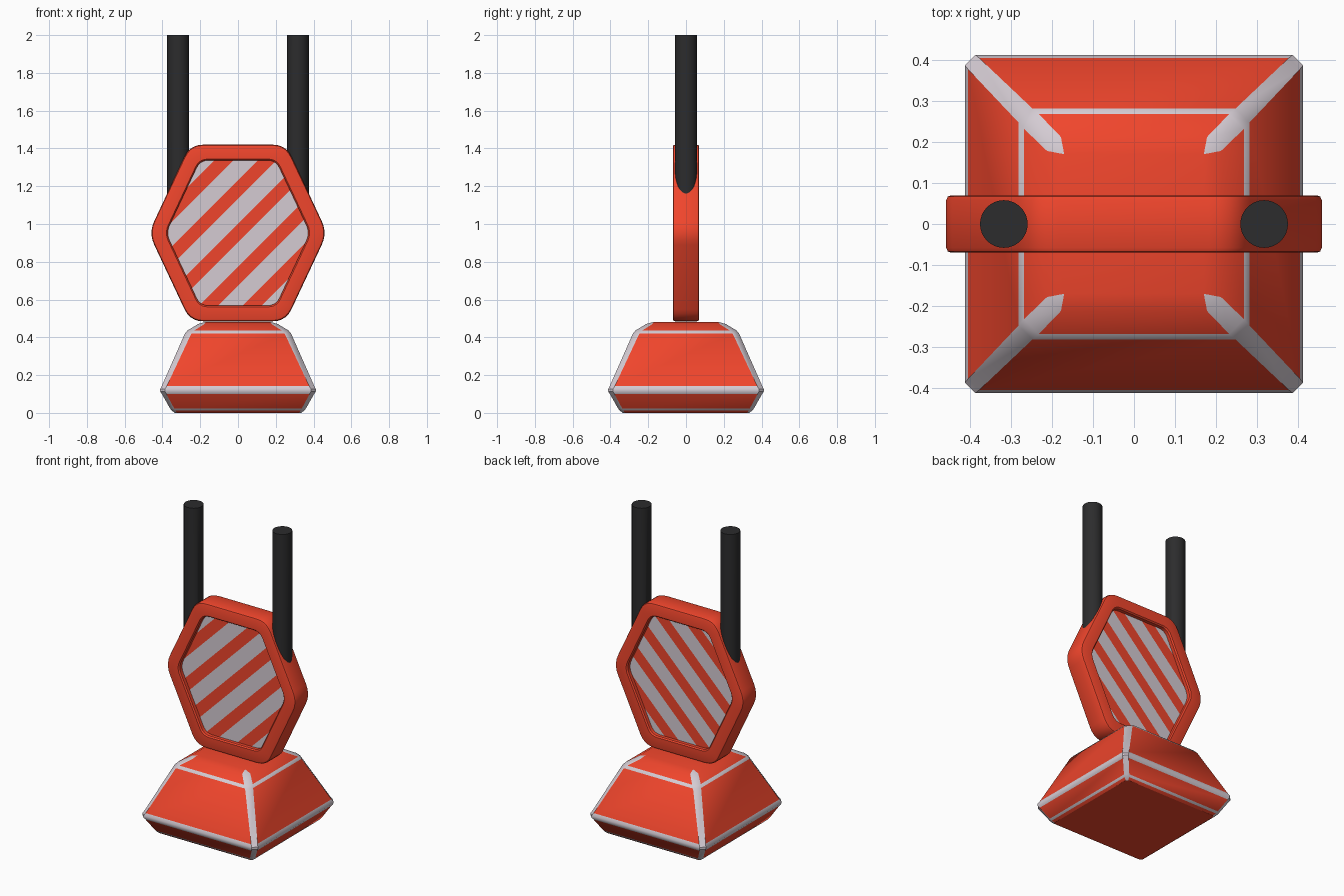
import bpy, bmesh, math
from mathutils import Vector

if "Cube" in bpy.data.objects:
    bpy.data.objects.remove(bpy.data.objects["Cube"])


def material(name, rgb):
    m = bpy.data.materials.new(name)
    m.diffuse_color = (*rgb, 1)
    m.use_nodes = True
    m.node_tree.nodes["Principled BSDF"].inputs["Base Color"].default_value = m.diffuse_color
    return m


RED = material("red", (0.87, 0.06, 0.025))
WHITE = material("white", (0.66, 0.60, 0.65))
BLACK = material("black", (0.025, 0.025, 0.026))


def finish(bm, name, mats, angle=35):
    bmesh.ops.remove_doubles(bm, verts=bm.verts, dist=0.0005)
    bmesh.ops.recalc_face_normals(bm, faces=bm.faces)
    mesh = bpy.data.meshes.new(name)
    bm.to_mesh(mesh)
    bm.free()
    for m in mats:
        mesh.materials.append(m)
    ob = bpy.data.objects.new(name, mesh)
    bpy.context.collection.objects.link(ob)
    bpy.ops.object.select_all(action='DESELECT')
    ob.select_set(True)
    bpy.context.view_layer.objects.active = ob
    bpy.ops.object.shade_smooth_by_angle(angle=math.radians(angle))
    return ob


def loft(bm, rings, closed=False, pick=lambda band, side: 0):
    """Skin a list of equal-length rings; pick gives the material slot."""
    loops = [[bm.verts.new(p) for p in r] for r in rings]
    n = len(loops[0])
    for b in range(len(loops) if closed else len(loops) - 1):
        lo, hi = loops[b], loops[(b + 1) % len(loops)]
        for i in range(n):
            j = (i + 1) % n
            f = bm.faces.new((lo[i], lo[j], hi[j], hi[i]))
            f.material_index = pick(b, i)
    return loops


# Base: chamfered square rings, white on corner chamfers and on the bands
def square_ring(z, w, c):
    a = w - c
    return [(a, -w, z), (w, -a, z), (w, a, z), (a, w, z),
            (-a, w, z), (-w, a, z), (-w, -a, z), (-a, -w, z)]


profile = [(0.0, 0.335, 0.012), (0.012, 0.35, 0.018), (0.024, 0.36, 0.022),
           (0.10, 0.403, 0.024), (0.113, 0.412, 0.026), (0.127, 0.412, 0.026),
           (0.142, 0.404, 0.027), (0.42, 0.281, 0.034), (0.436, 0.268, 0.036),
           (0.47, 0.212, 0.034), (0.482, 0.17, 0.0)]
white_bands = {1, 3, 4, 5, 7}
bm = bmesh.new()
ends = loft(bm, [square_ring(*p) for p in profile],
            pick=lambda b, i: int(i % 2 == 0 or b in white_bands))
bm.faces.new(ends[0])
bm.faces.new(ends[-1])
finish(bm, "base", [RED, WHITE])

# Sign outline: hexagon with rounded corners, shrunk inwards by offset
SLOPE, WIDE, MID = 0.47, 0.473, 0.9525


def hexagon(offset, y, trim):
    h = 0.4675 - offset
    w = WIDE - offset / 0.905
    t = w - h * SLOPE
    corners = [Vector(p) for p in ((w, 0), (t, h), (-t, h), (-w, 0), (-t, -h), (t, -h))]
    ring = []
    for k, c in enumerate(corners):
        a = c + (corners[k - 1] - c).normalized() * trim
        b = c + (corners[(k + 1) % 6] - c).normalized() * trim
        for s in range(6):
            u = s / 5
            p = a * (1 - u) ** 2 + c * 2 * u * (1 - u) + b * u * u
            ring.append((p.x, y, MID + p.y))
    return ring


# Sign frame: closed loft with softened rims
half = [(0.083, 0.036, 0.045), (0.083, 0.062, 0.045), (0.076, 0.07, 0.047),
        (0.012, 0.07, 0.066), (0.004, 0.067, 0.069), (0.0, 0.058, 0.07)]
rings = [hexagon(o, -y, t) for o, y, t in half]
rings += [hexagon(o, y, t) for o, y, t in reversed(half)]
bm = bmesh.new()
loft(bm, rings, closed=True)
finish(bm, "sign_frame", [RED])

# Striped panels: recessed hexagons sliced along diagonals
PERIOD, WHITE_WIDTH = 0.23, 0.13
diagonal = Vector((-1, 0, 1))
for side, name in ((-1, "front_striped_panel"), (1, "back_striped_panel")):
    bm = bmesh.new()
    face = bm.faces.new([bm.verts.new(p) for p in hexagon(0.082, side * 0.04, 0.045)])
    for k in range(-3, 3):
        for edge in (-1, 1):
            d = (k + 0.5) * PERIOD + edge * WHITE_WIDTH / 2
            bmesh.ops.bisect_plane(bm, geom=bm.verts[:] + bm.edges[:] + bm.faces[:],
                                   plane_co=(0, 0, MID + d), plane_no=diagonal)
    for f in bm.faces:
        c = f.calc_center_median()
        d = (c.z - MID - c.x) % PERIOD
        f.material_index = int(abs(d - PERIOD / 2) < WHITE_WIDTH / 2)
        f.normal_update()
    ob = finish(bm, name, [RED, WHITE])
    if ob.data.polygons[0].normal.y * side < 0:
        ob.data.flip_normals()

# Poles: lower ends cut to sit just inside the sloping frame sides
for side, name in ((-1, "left_pole"), (1, "right_pole")):
    bottom, top = [], []
    for i in range(32):
        a = 2 * math.pi * i / 32
        x, y = 0.317 + 0.058 * math.cos(a), 0.058 * math.sin(a)
        bottom.append((side * x, y, MID + (WIDE - x) / SLOPE - 0.04))
        top.append((side * x, y, 2.0))
    bm = bmesh.new()
    for cap in loft(bm, [bottom, top]):
        bm.faces.new(cap)
    finish(bm, name, [BLACK])
